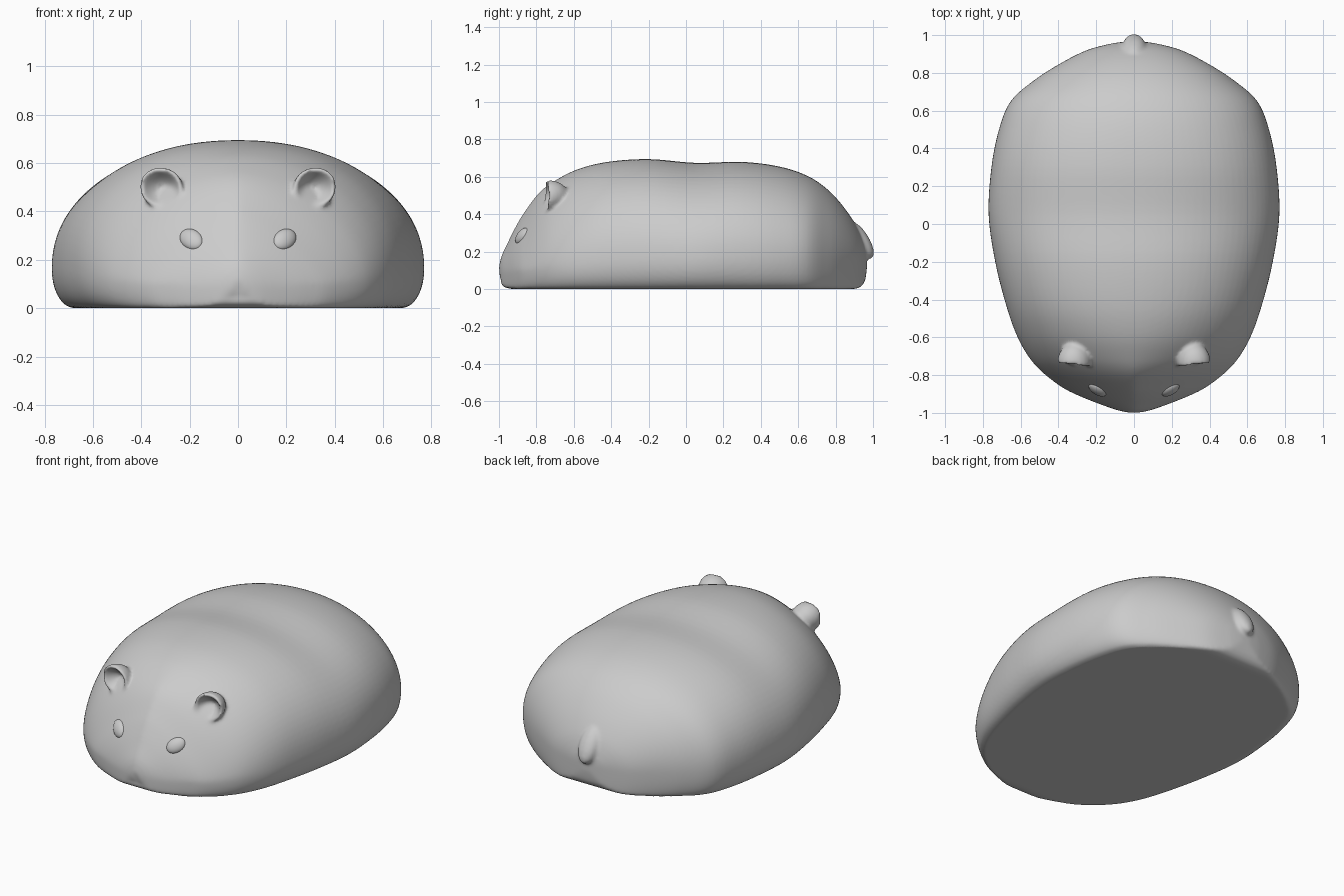
import bpy, bmesh, math
from mathutils import Vector, Matrix
from mathutils.bvhtree import BVHTree

if "Cube" in bpy.data.objects:
    bpy.data.objects.remove(bpy.data.objects["Cube"])


def finish(bm, name):
    bmesh.ops.recalc_face_normals(bm, faces=bm.faces)
    me = bpy.data.meshes.new(name)
    bm.to_mesh(me)
    ob = bpy.data.objects.new(name, me)
    bpy.context.collection.objects.link(ob)
    bpy.ops.object.select_all(action='DESELECT')
    ob.select_set(True)
    bpy.context.view_layer.objects.active = ob
    bpy.ops.object.shade_smooth_by_angle(angle=math.radians(60))
    return ob


def ball():
    bm = bmesh.new()
    bmesh.ops.create_uvsphere(bm, u_segments=32, v_segments=24, radius=1)
    return bm


def spline(rows, steps):
    # Catmull-Rom interpolation of whole rows
    out = []
    for i in range(len(rows) - 1):
        a, b, c, d = (rows[max(0, min(len(rows) - 1, i + k))] for k in (-1, 0, 1, 2))
        for s in range(steps):
            t = s / steps
            out.append([0.5 * (2*q + (r-p)*t + (2*p-5*q+4*r-u)*t*t + (3*q-p-3*r+u)*t**3)
                        for p, q, r, u in zip(a, b, c, d)])
    return out + [list(rows[-1])]


# Body stations: y, half width, widest height, bottom, top, roundness
stations = [
    (-1.0, .02, .09, .05, .12, 1.8), (-.985, .09, .09, .02, .18, 1.6),
    (-.95, .19, .09, .004, .255, 1.5), (-.91, .29, .10, 0, .335, 1.4),
    (-.865, .38, .10, 0, .41, 1.4), (-.785, .485, .11, 0, .515, 1.55),
    (-.70, .56, .12, 0, .58, 1.75), (-.58, .625, .13, 0, .64, 1.95),
    (-.42, .68, .15, 0, .68, 2.1), (-.20, .735, .16, 0, .695, 2.15),
    (.05, .77, .16, 0, .675, 2.15), (.30, .755, .17, 0, .68, 2.15),
    (.50, .715, .17, 0, .655, 2.1), (.65, .653, .17, 0, .605, 2.05),
    (.76, .53, .16, 0, .53, 2.05), (.85, .39, .16, 0, .43, 2.05),
    (.92, .25, .15, .005, .32, 2.0), (.955, .12, .15, .04, .23, 2.0),
    (.967, .03, .15, .11, .17, 2.0)]


def section(w, zw, zb, h, n):
    # right half from the bottom edge up to the crown, then mirrored
    half = []
    zb = max(0, zb)
    for k in range(8):
        a = math.pi / 2 * (1 - k / 8)
        half.append((w * (.88 + .12 * math.cos(a)), zw - (zw - zb) * math.sin(a)))
    for k in range(24):
        a = math.pi / 2 * k / 24
        half.append((w * math.cos(a) ** (2 / n), zw + (h - zw) * math.sin(a) ** (2 / n)))
    return half + [(0, h)] + [(-x, z) for x, z in reversed(half)]


bm = bmesh.new()
rings = []
for y, *rest in spline(stations, 5):
    ring = []
    for x, z in section(*rest):
        # small mouth dimple under the nose
        dent = .025 * math.exp(-(x / .04) ** 2 - ((z - .03) / .03) ** 2) if y < -.9 else 0
        ring.append(bm.verts.new((x, y + dent, z)))
    rings.append(ring)
for r, s in zip(rings, rings[1:]):
    for i in range(len(r)):
        j = (i + 1) % len(r)
        bm.faces.new((r[i], r[j], s[j], s[i]))
bm.faces.new(rings[0])
bm.faces.new(rings[-1])
bmesh.ops.recalc_face_normals(bm, faces=bm.faces)
surface = BVHTree.FromBMesh(bm)
skin = [finish(bm, "body")]

for side, label in ((1, "right"), (-1, "left")):
    # Cupped ear: a ball with its front pressed into a bowl with a rolled rim
    bm = ball()
    for v in bm.verts:
        if v.co.y < 0:
            s = -v.co.y
            v.co.y = -s + 1.5 * s * s
    bm.transform(Matrix.Translation((side * .317, -.732, .498))
                 @ Matrix.Rotation(side * .12, 4, 'Z')
                 @ Matrix.Rotation(side * -.3, 4, 'Y')
                 @ Matrix.Diagonal((.09, .105, .083, 1)))
    skin.append(finish(bm, label + "_ear"))

    # Eye set into the face surface, outer corner raised
    hit, normal, _, _ = surface.ray_cast(Vector((side * .195, -2, .287)), Vector((0, 1, 0)))
    if normal.y > 0:
        normal = -normal
    bm = ball()
    bm.transform(Matrix.Translation(hit - normal * .008)
                 @ normal.to_track_quat('Z', 'Y').to_matrix().to_4x4()
                 @ Matrix.Rotation(side * .6, 4, 'Z')
                 @ Matrix.Diagonal((.058, .042, .026, 1)))
    finish(bm, label + "_eye")

# Stubby tail hugging the rump
bm = ball()
bm.transform(Matrix.Translation((0, .933, .262)) @ Matrix.Rotation(.56, 4, 'X')
             @ Matrix.Diagonal((.062, .045, .115, 1)))
skin.append(finish(bm, "tail"))

# Fuse body, ears and tail into one soft skin
bpy.ops.object.select_all(action='DESELECT')
for ob in skin:
    ob.select_set(True)
body = skin[0]
bpy.context.view_layer.objects.active = body
bpy.ops.object.join()
fuse = body.modifiers.new("fuse", 'REMESH')
fuse.mode = 'VOXEL'
fuse.voxel_size = .011
fuse.use_smooth_shade = True
soften = body.modifiers.new("soften", 'SMOOTH')
soften.factor = .5
soften.iterations = 5
